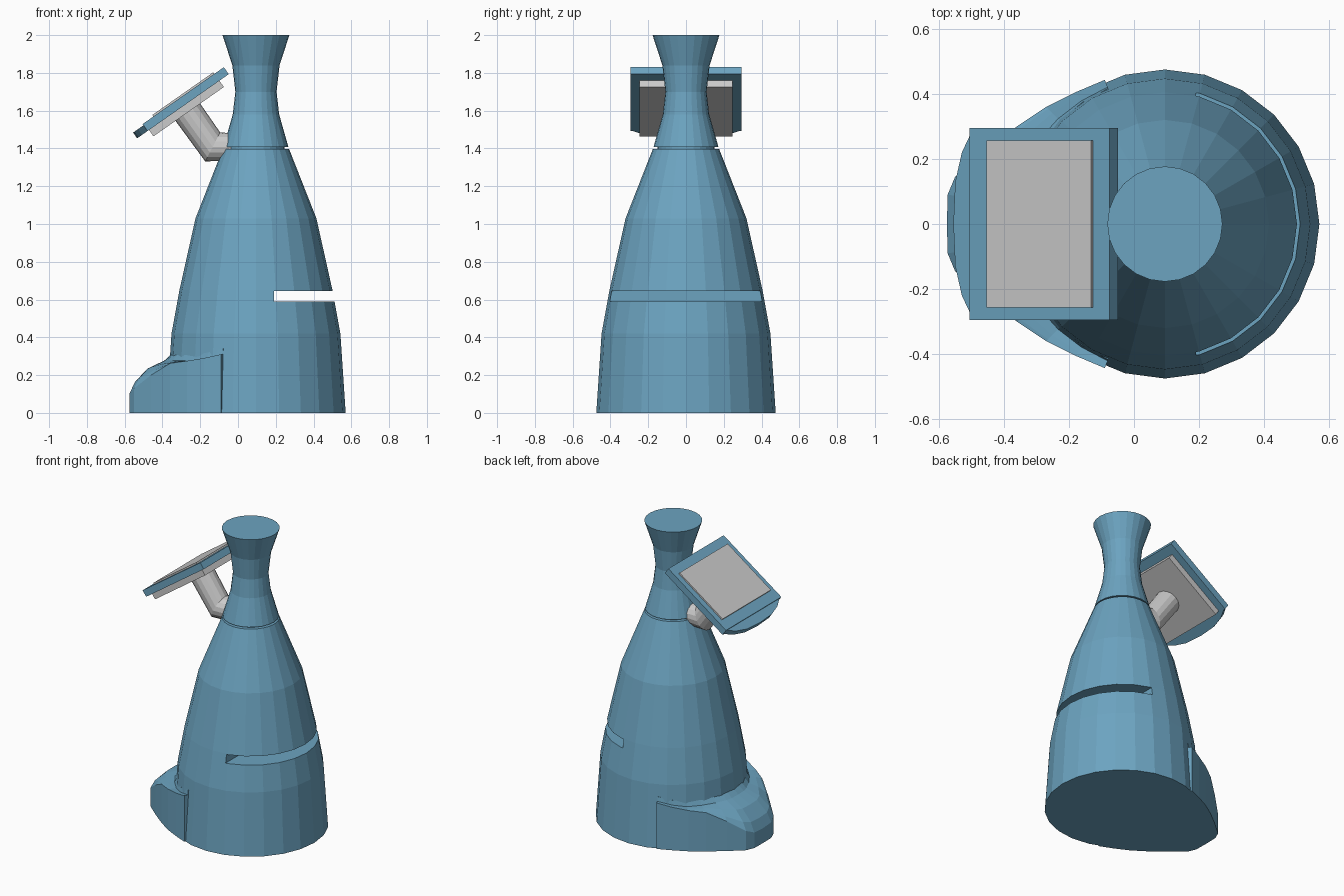
import bpy, bmesh
from math import sin, cos, pi, radians, hypot
from mathutils import Vector

if "Cube" in bpy.data.objects:
    bpy.data.objects.remove(bpy.data.objects["Cube"])

CX = 0.095  # lathe axis of the body

blue = bpy.data.materials.new("blue_plastic")
blue.diffuse_color = (0.15, 0.37, 0.53, 1)
blue.use_nodes = True
blue.node_tree.nodes["Principled BSDF"].inputs["Base Color"].default_value = blue.diffuse_color


def loft(name, rings, mat=None, wrap=True, loop=False):
    """Skin a list of equal-length point rings; cap the open ends."""
    bm = bmesh.new()
    vs = [[bm.verts.new(p) for p in r] for r in rings]
    n = len(vs[0])
    pairs = list(zip(vs, vs[1:])) + ([(vs[-1], vs[0])] if loop else [])
    for a, b in pairs:
        for i in range(n if wrap else n - 1):
            j = (i + 1) % n
            bm.faces.new((a[i], a[j], b[j], b[i]))
    if loop:
        for k in (0, -1):
            bm.faces.new([r[k] for r in vs])
    else:
        bm.faces.new(vs[0])
        bm.faces.new(vs[-1])
    bmesh.ops.recalc_face_normals(bm, faces=bm.faces)
    me = bpy.data.meshes.new(name)
    bm.to_mesh(me)
    bm.free()
    ob = bpy.data.objects.new(name, me)
    bpy.context.collection.objects.link(ob)
    if mat:
        me.materials.append(mat)
    return ob


def circle(r, z, n=24):
    return [(CX + r * cos(2 * pi * i / n), r * sin(2 * pi * i / n), z) for i in range(n)]


# Turned body with a thin neck groove
profile = [(.475, 0), (.447, .42), (.405, .65), (.32, 1.03), (.176, 1.396),
           (.15, 1.396), (.15, 1.407), (.172, 1.407), (.123, 1.58),
           (.109, 1.7), (.125, 1.84), (.177, 2)]
body = loft("body", [circle(r, z) for r, z in profile], blue)

# Straight slot cut through the right side of the body
box = [(.19, -.6), (.8, -.6), (.8, .6), (.19, .6)]
cutter = loft("slot_cutter", [[(x, y, z) for x, y in box] for z in (.59, .645)])
cutter.hide_render = True
mod = body.modifiers.new("slot", 'BOOLEAN')
mod.operation = 'DIFFERENCE'
mod.solver = 'EXACT'
mod.object = cutter
bpy.context.view_layer.objects.active = body
bpy.ops.object.modifier_apply(modifier=mod.name)
bpy.data.objects.remove(cutter)

# Base bulge: half outline (x, y, wall height), mirrored in y
half = [(-.575, .0, .1), (-.573, .09, .105), (-.55, .145, .13), (-.46, .222, .2),
        (-.36, .3, .262), (-.27, .36, .275), (-.18, .405, .29), (-.09, .443, .31)]
outline = [(x, -y, h) for x, y, h in half[:0:-1]] + half


def toward_body(t, f, lift=0.0, radius=.452, z=None):
    ring = []
    for x, y, h in outline:
        d = hypot(x - CX, y)
        k = 1 + (radius / d - 1) * t
        top = max(.277, h)
        ring.append((CX + (x - CX) * k, y * k, h + (top - h) * f + lift if z is None else z))
    return ring


loft("base_bulge", [toward_body(0, 0, z=0), toward_body(0, 0), toward_body(.13, .35),
                    toward_body(.44, .76), toward_body(.85, 1), toward_body(1, 1, .03),
                    toward_body(1, 1, .03, .38), toward_body(1, 1, 0, .38, 0)],
     blue, wrap=False, loop=True)

# Tilted display head: s runs down the slope, n is the height above the bezel top
A = radians(35)
U = Vector((cos(A), 0, sin(A)))
N = Vector((-sin(A), 0, cos(A)))
TOP = Vector((-.075, 0, 1.83))


def head_plate(name, outline2d, n0, n1, mat=None):
    pts = [TOP - U * s + Vector((0, y, 0)) for s, y in outline2d]
    return loft(name, [[p + N * n for p in pts] for n in (n0, n1)], mat)


def rect(s0, s1, w):
    return [(s0, -w), (s1, -w), (s1, w), (s0, w)]


head_plate("bezel", rect(0, .525, .295), -.045, 0, blue)
head_plate("bezel_lip", [(.52, -.29), (.56, -.22), (.585, -.13), (.592, 0),
                         (.585, .13), (.56, .22), (.52, .29)], -.045, -.008, blue)
head_plate("screen", rect(.062, .455, .257), -.02, .01)
head_plate("head_backing", rect(.06, .515, .245), -.086, -.04)

# Mitred elbow arm joining the head to the body
R, SIDES = .08, 16
start, joint, end = Vector((-.275, 0, 1.605)), Vector((-.134, 0, 1.408)), Vector((0, 0, 1.408))
d1 = (joint - start).normalized()
d2 = (end - joint).normalized()


def arm_ring(centre, axis, r, stretch=1.0):
    side = Vector((0, 1, 0))
    up = side.cross(axis).normalized()
    return [centre + side * r * cos(2 * pi * i / SIDES) + up * r * stretch * sin(2 * pi * i / SIDES)
            for i in range(SIDES)]


mitre = (d1 + d2).normalized()
loft("support_arm", [arm_ring(start, d1, R), arm_ring(joint, mitre, R * .96, 1 / mitre.dot(d1)),
                     arm_ring(end, d2, R * .88)])
